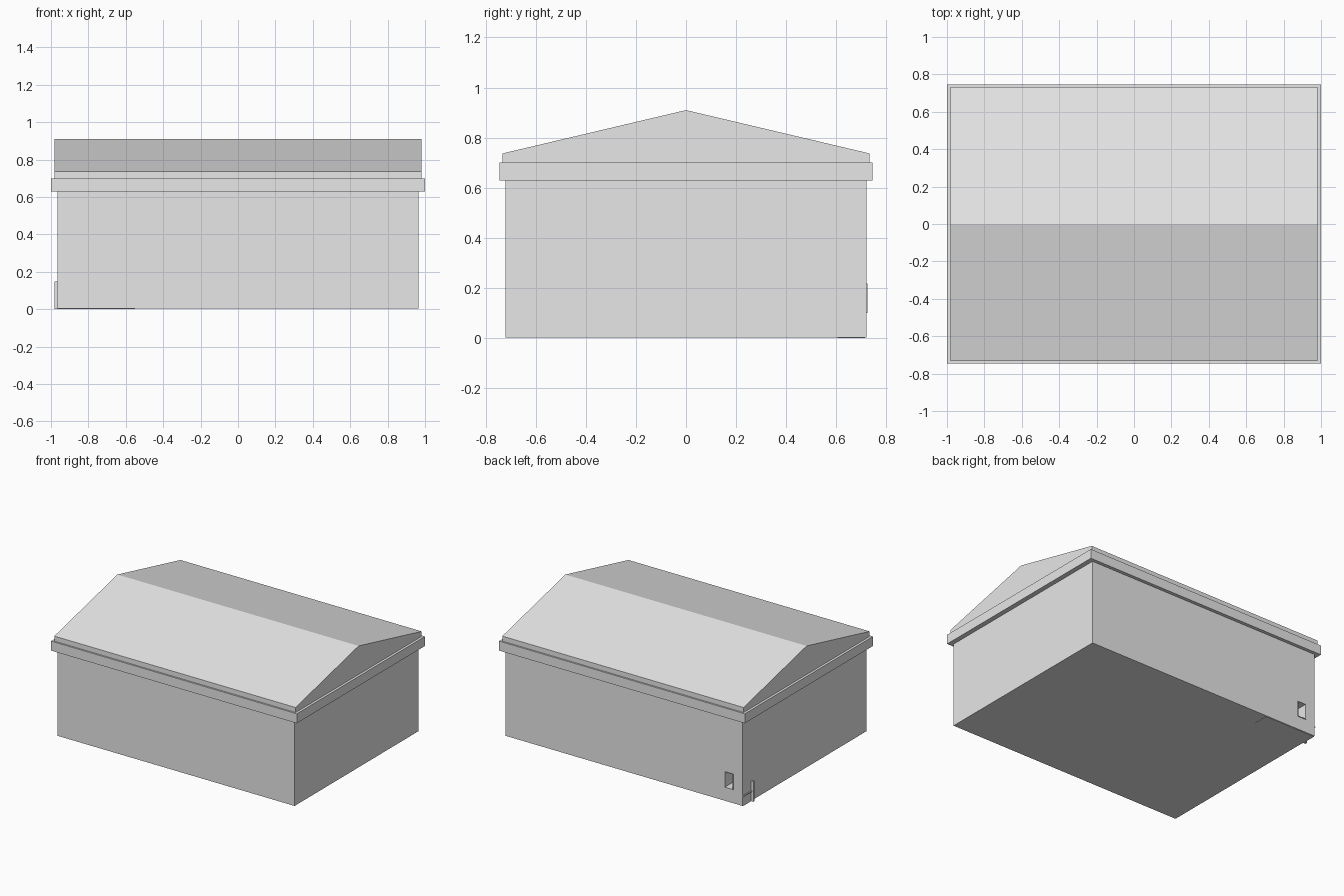
import bpy
import bmesh

cube = bpy.data.objects.get("Cube")
if cube:
    bpy.data.objects.remove(cube, do_unlink=True)

grey = bpy.data.materials.new("plain grey")
grey.use_nodes = True
grey.diffuse_color = (0.8, 0.8, 0.8, 1)
grey.node_tree.nodes["Principled BSDF"].inputs["Base Color"].default_value = (0.8, 0.8, 0.8, 1)


def finish(name, bm):
    bmesh.ops.recalc_face_normals(bm, faces=bm.faces)
    mesh = bpy.data.meshes.new(name)
    bm.to_mesh(mesh)
    bm.free()
    mesh.materials.append(grey)
    obj = bpy.data.objects.new(name, mesh)
    bpy.context.collection.objects.link(obj)
    return obj


def box(name, x, y, z):
    """Box from (min, max) pairs."""
    bm = bmesh.new()
    bmesh.ops.create_cube(bm, size=1)
    for v in bm.verts:
        v.co = [r[0] if c < 0 else r[1] for c, r in zip(v.co, (x, y, z))]
    return finish(name, bm)


def prism(name, profile, x0, x1):
    """Extrude a y-z profile along x."""
    bm = bmesh.new()
    face = bm.faces.new([bm.verts.new((x0, y, z)) for y, z in profile])
    out = bmesh.ops.extrude_face_region(bm, geom=[face])["geom"]
    moved = [v for v in out if isinstance(v, bmesh.types.BMVert)]
    bmesh.ops.translate(bm, verts=moved, vec=(x1 - x0, 0, 0))
    return finish(name, bm)


# Main building
walls = box("walls", (-0.965, 0.965), (-0.72, 0.72), (0.003, 0.63))
box("eave_band", (-1, 1), (-0.745, 0.745), (0.63, 0.70))
prism("gable_roof", [(-0.733, 0.70), (0.733, 0.70), (0.733, 0.737),
                     (0, 0.91), (-0.733, 0.737)], -0.982, 0.982)

# Small opening in the back wall
wx, wz = (-0.885, -0.823), (0.105, 0.215)
cutter = box("opening_cutter", wx, (0.57, 0.8), wz)
cutter.hide_render = True
cutter.hide_set(True)
cut = walls.modifiers.new("opening", "BOOLEAN")
cut.operation = "DIFFERENCE"
cut.solver = "EXACT"
cut.object = cutter
bpy.context.view_layer.objects.active = walls
bpy.ops.object.modifier_apply(modifier=cut.name)
bpy.data.objects.remove(cutter, do_unlink=True)

# Thin rim around the opening
rim, rim_y = 0.004, (0.718, 0.724)
for side, x in (("inner", wx[1]), ("outer", wx[0] - rim)):
    box(f"opening_rim_{side}", (x, x + rim), rim_y, (wz[0] - rim, wz[1] + rim))
for side, z in (("top", wz[1]), ("bottom", wz[0] - rim)):
    box(f"opening_rim_{side}", wx, rim_y, (z, z + rim))

# Post and rail on the side wall, with a thin strip under the floor
box("side_post", (-0.982, -0.964), (0.605, 0.62), (0, 0.148))
box("side_rail", (-0.972, -0.964), (0.62, 0.72), (0.07, 0.078))
box("floor_strip", (-0.965, -0.55), (0.605, 0.715), (0, 0.004))
